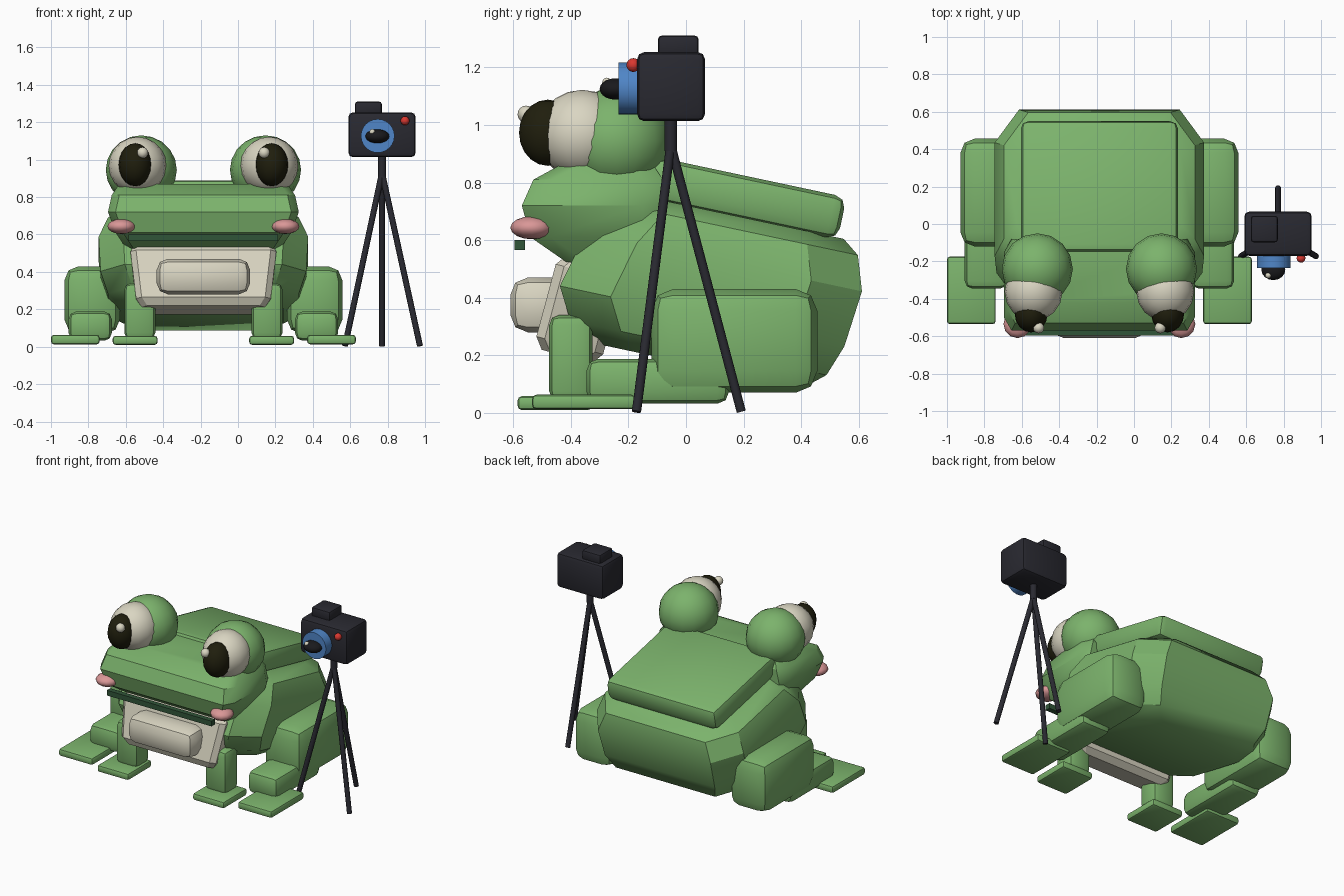
import bpy, bmesh
from math import radians
from mathutils import Vector

cube = bpy.data.objects.get("Cube")
if cube:
    bpy.data.objects.remove(cube, do_unlink=True)

MID = -0.185          # centre line of the animal
TILT = -12            # lean of the body in degrees


def material(name, r, g, b):
    m = bpy.data.materials.new(name)
    m.use_nodes = True
    m.diffuse_color = (r, g, b, 1)
    m.node_tree.nodes["Principled BSDF"].inputs["Base Color"].default_value = (r, g, b, 1)
    return m


GREEN = material("leaf green", 0.20, 0.45, 0.15)
MOUTH = material("dark green", 0.03, 0.09, 0.04)
CREAM = material("cream", 0.70, 0.67, 0.54)
PUPIL = material("brown black", 0.014, 0.013, 0.004)
PINK = material("pink", 0.70, 0.31, 0.31)
BLACK = material("charcoal", 0.022, 0.022, 0.030)
GLASS = material("lens black", 0.010, 0.010, 0.012)
BLUE = material("lens blue", 0.08, 0.24, 0.58)
RED = material("red", 0.70, 0.04, 0.03)


def finish(name, bm, mat, loc=(0, 0, 0), tilt=0, angle=32):
    bmesh.ops.recalc_face_normals(bm, faces=bm.faces)
    mesh = bpy.data.meshes.new(name)
    bm.to_mesh(mesh)
    bm.free()
    mesh.materials.append(mat)
    mesh.shade_smooth()
    mesh.set_sharp_from_angle(angle=radians(angle))
    ob = bpy.data.objects.new(name, mesh)
    bpy.context.collection.objects.link(ob)
    ob.location = loc
    ob.rotation_euler.x = radians(tilt)
    return ob


def box(name, mat, loc, half, bevel, tilt=0, segments=2):
    bm = bmesh.new()
    bmesh.ops.create_cube(bm, size=2)
    bmesh.ops.scale(bm, vec=half, verts=bm.verts)
    if bevel:
        bmesh.ops.bevel(bm, geom=bm.edges[:], offset=bevel, segments=segments,
                        profile=0.5, affect='EDGES')
    return finish(name, bm, mat, loc, tilt)


def ball(name, mat, loc, half, segments=16, rings=10):
    bm = bmesh.new()
    bmesh.ops.create_uvsphere(bm, u_segments=segments, v_segments=rings, radius=1)
    bmesh.ops.scale(bm, vec=half, verts=bm.verts)
    return finish(name, bm, mat, loc, angle=50)


def rod(name, mat, start, end, radius, sides=12):
    a, b = Vector(start), Vector(end)
    bm = bmesh.new()
    bmesh.ops.create_cone(bm, cap_ends=True, segments=sides, radius1=radius,
                          radius2=radius, depth=(b - a).length)
    turn = (b - a).to_track_quat('Z', 'Y').to_matrix()
    bmesh.ops.rotate(bm, matrix=turn, verts=bm.verts)
    return finish(name, bm, mat, (a + b) / 2)


def loft(name, mat, levels, corner, loc, tilt=0):
    """Stack of chamfered rectangles: each level is height, front, back, half width."""
    cx, cy = corner
    bm = bmesh.new()
    rings = []
    for z, y0, y1, w in levels:
        side = [(w - cx, y0), (w, y0 + cy), (w, y1 - cy), (w - cx, y1)]
        loop = side + [(-x, y) for x, y in reversed(side)]
        rings.append([bm.verts.new((x, y, z)) for x, y in loop])
    for low, high in zip(rings, rings[1:]):
        for i in range(8):
            j = (i + 1) % 8
            bm.faces.new((low[i], low[j], high[j], high[i]))
    bm.faces.new(rings[0])
    bm.faces.new(rings[-1])
    return finish(name, bm, mat, loc, tilt)


# Body, back plate and head
loft("body", GREEN, [(0.17, -0.38, 0.38, 0.43), (0.23, -0.46, 0.45, 0.51),
                     (0.34, -0.52, 0.49, 0.55), (0.54, -0.47, 0.51, 0.56),
                     (0.66, -0.40, 0.47, 0.51), (0.705, -0.34, 0.41, 0.44)],
     (0.13, 0.18), (MID, 0, 0), TILT)
plate = box("back_plate", GREEN, (MID, 0.19, 0.75), (0.42, 0.36, 0.075), 0.04, TILT)
loft("head", GREEN, [(0.52, -0.41, -0.12, 0.41), (0.61, -0.54, -0.08, 0.47),
                     (0.72, -0.57, -0.08, 0.51), (0.81, -0.53, -0.08, 0.49),
                     (0.87, -0.42, -0.12, 0.45)],
     (0.04, 0.07), (MID, 0, 0))
box("mouth", MOUTH, (MID, -0.578, 0.583), (0.40, 0.018, 0.018), 0)

# Belly
loft("belly", CREAM, [(-0.17, -0.09, 0.09, 0.33), (-0.13, -0.12, 0.12, 0.36),
                      (0.13, -0.12, 0.12, 0.39), (0.17, -0.09, 0.09, 0.37)],
     (0.03, 0.03), (MID, -0.37, 0.36), -15)
box("belly_pad", CREAM, (MID, -0.50, 0.375), (0.25, 0.11, 0.095), 0.06)

for side, s in (("right", -1), ("left", 1)):
    def at(x, y, z):
        return (MID + s * x, y, z)

    # Eyes and cheeks
    ball(side + "_eye_socket", GREEN, at(0.332, -0.24, 0.945), (0.19, 0.19, 0.185))
    ball(side + "_eyeball", CREAM, at(0.352, -0.36, 0.967), (0.155, 0.16, 0.155))
    ball(side + "_pupil", PUPIL, at(0.365, -0.48, 0.973), (0.088, 0.10, 0.115))
    ball(side + "_eye_glint", CREAM, at(0.325, -0.555, 1.037), (0.03, 0.03, 0.03), 12, 8)
    ball(side + "_cheek", PINK, at(0.438, -0.535, 0.643), (0.075, 0.075, 0.04), 12, 8)

    # Front limbs
    box(side + "_arm", GREEN, at(0.34, -0.40, 0.19), (0.083, 0.075, 0.15), 0.035)
    box(side + "_hand", GREEN, at(0.365, -0.455, 0.034), (0.12, 0.13, 0.024), 0.015)

    # Hind limbs
    box(side + "_thigh", GREEN, at(0.595, 0.168, 0.25), (0.148, 0.288, 0.18), 0.075)
    box(side + "_shin", GREEN, at(0.605, -0.098, 0.11), (0.115, 0.247, 0.078), 0.04)
    box(side + "_foot", GREEN, at(0.685, -0.355, 0.038), (0.13, 0.18, 0.025), 0.015)

# Camera
CX = 0.77
box("camera_body", BLACK, (CX, -0.052, 1.133), (0.18, 0.118, 0.12), 0.025)
box("camera_flash", BLACK, (0.697, -0.027, 1.275), (0.072, 0.071, 0.036), 0.015)
rod("lens_barrel", BLUE, (0.747, -0.235, 1.127), (0.747, -0.15, 1.127), 0.09, 24)
ball("lens_glass", GLASS, (0.745, -0.245, 1.125), (0.064, 0.055, 0.037))
ball("lens_glint", CREAM, (0.718, -0.275, 1.148), (0.016, 0.016, 0.016), 10, 6)
ball("camera_button", RED, (0.893, -0.183, 1.208), (0.024, 0.024, 0.024), 12, 8)

# Tripod
rod("tripod_column", BLACK, (CX, -0.053, 0.91), (CX, -0.053, 1.03), 0.022)
for name, x, y in (("right", 0.572, -0.172), ("left", 0.973, -0.172), ("back", CX, 0.192)):
    rod(name + "_tripod_leg", BLACK, (x, y, 0.004), (CX, -0.053, 0.93), 0.016)
